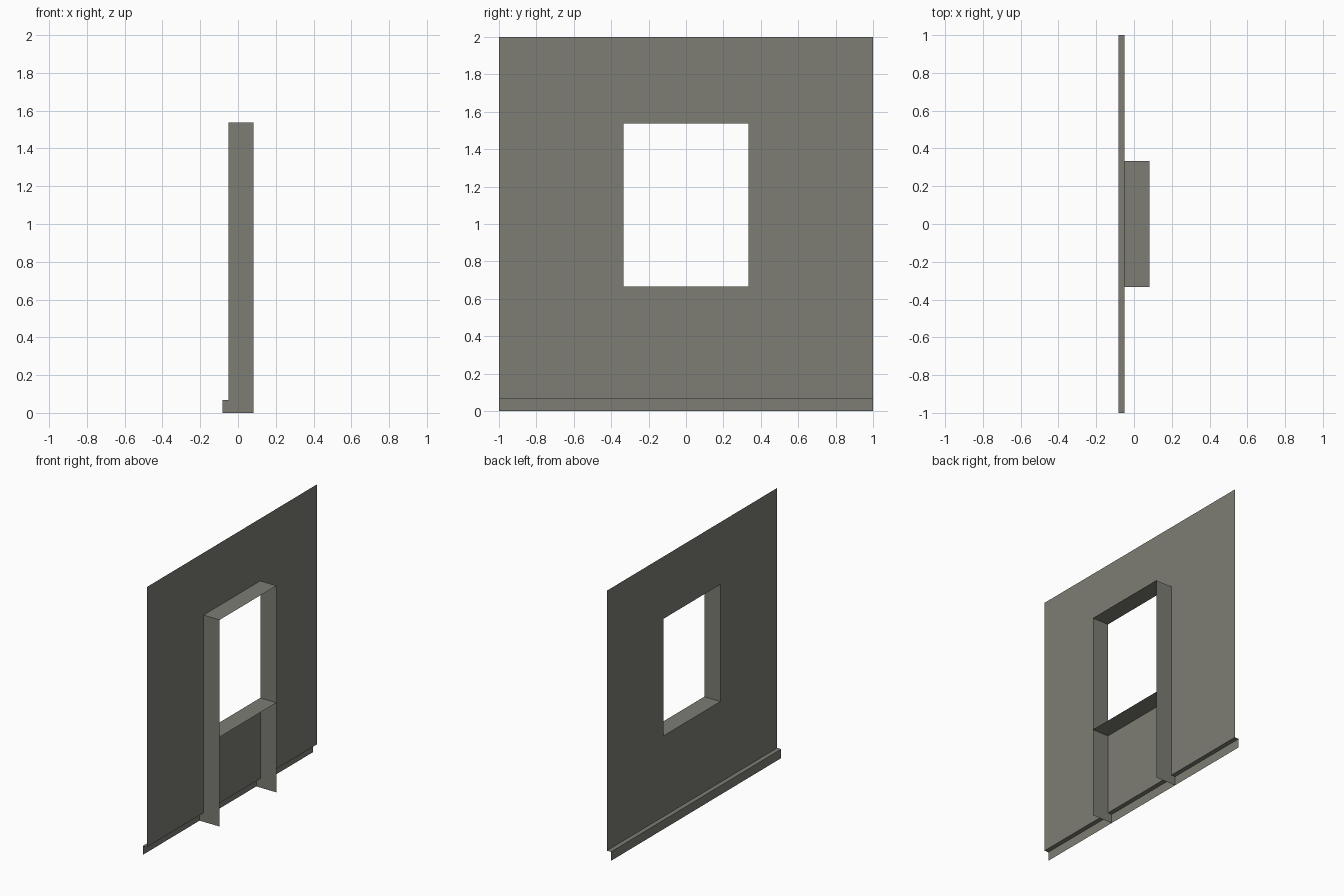
import bpy

if "Cube" in bpy.data.objects:
    bpy.data.objects.remove(bpy.data.objects["Cube"])

# Key dimensions: the model is made of thin, single-sided sheets
X_OUT, X_WALL, X_IN = -0.083, -0.05, 0.083
HALF, TOP, SKIRT = 1.0, 2.0, 0.067
WIN, SILL, HEAD = 0.333, 0.667, 1.537

mat = bpy.data.materials.new("warm grey")
mat.diffuse_color = (0.205, 0.205, 0.177, 1)
mat.use_nodes = True
mat.node_tree.nodes["Principled BSDF"].inputs["Base Color"].default_value = mat.diffuse_color


def sheet(name, verts, faces):
    mesh = bpy.data.meshes.new(name)
    mesh.from_pydata(verts, [], faces)
    mesh.materials.append(mat)
    obj = bpy.data.objects.new(name, mesh)
    bpy.context.collection.objects.link(obj)
    return obj


# Wall sheet: 4 x 4 grid of points with the middle cell left open as window
ys, zs = (-HALF, -WIN, WIN, HALF), (SKIRT, SILL, HEAD, TOP)
sheet("wall", [(X_WALL, y, z) for z in zs for y in ys],
      [(4*r + c, 4*r + c + 4, 4*r + c + 5, 4*r + c + 1)
       for r in range(3) for c in range(3) if (r, c) != (1, 1)])

# Skirting: L profile swept along the wall, open at the back and below
profile = ((X_OUT, 0), (X_OUT, SKIRT), (X_WALL, SKIRT))
sheet("skirting_board", [(x, y, z) for y in (-HALF, HALF) for x, z in profile],
      [(0, 1, 4, 3), (1, 2, 5, 4)])

# Jambs: run to the ground and widen to meet the skirting
outline = ((X_OUT, 0), (X_IN, 0), (X_IN, HEAD), (X_WALL, HEAD),
           (X_WALL, SKIRT), (X_OUT, SKIRT))
for side, name in ((-1, "left_jamb"), (1, "right_jamb")):
    order = tuple(range(6)) if side > 0 else tuple(reversed(range(6)))
    sheet(name, [(x, side * WIN, z) for x, z in outline], [order])

# Window sill faces up, head faces down
for name, z, order in (("window_sill", SILL, (0, 1, 2, 3)),
                       ("window_head", HEAD, (3, 2, 1, 0))):
    sheet(name, [(X_WALL, -WIN, z), (X_IN, -WIN, z),
                 (X_IN, WIN, z), (X_WALL, WIN, z)], [order])
